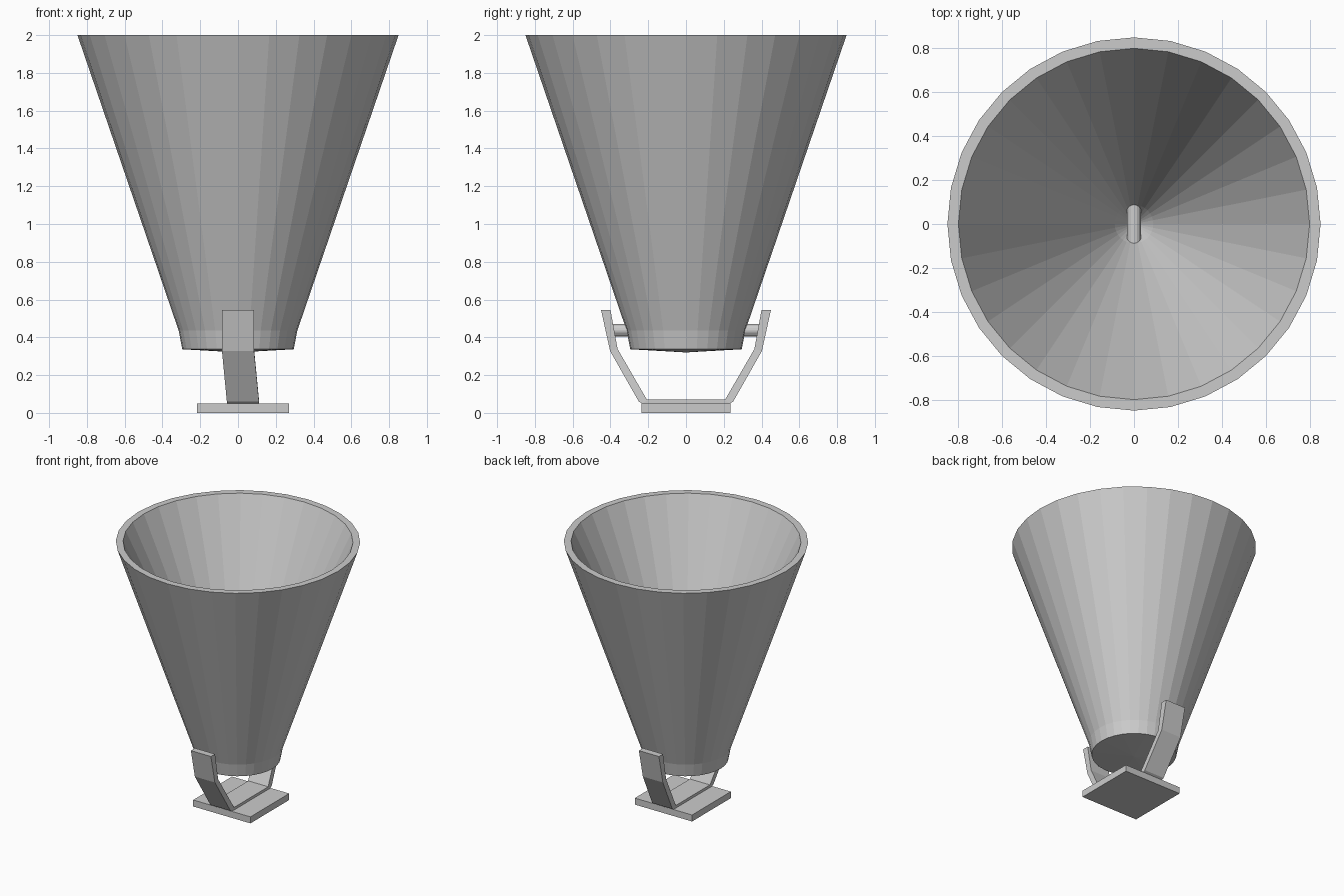
import bpy, bmesh, math
from mathutils import Matrix

if "Cube" in bpy.data.objects:
    bpy.data.objects.remove(bpy.data.objects["Cube"])


def finish(bm, name):
    bmesh.ops.recalc_face_normals(bm, faces=bm.faces)
    mesh = bpy.data.meshes.new(name)
    bm.to_mesh(mesh)
    bm.free()
    obj = bpy.data.objects.new(name, mesh)
    bpy.context.collection.objects.link(obj)
    return obj


def lathe(name, profile, sides):
    """Spin an (r, z) profile that starts and ends on the axis."""
    bm = bmesh.new()
    verts = [bm.verts.new((r, 0, z)) for r, z in profile]
    edges = [bm.edges.new(pair) for pair in zip(verts, verts[1:])]
    bmesh.ops.spin(bm, geom=verts + edges, cent=(0, 0, 0), axis=(0, 0, 1),
                   angle=math.tau, steps=sides, use_duplicate=False)
    bmesh.ops.remove_doubles(bm, verts=bm.verts, dist=1e-4)
    return finish(bm, name)


def strip(name, sections, width):
    """Closed strip along y; each section is outer (y, z), inner (y, z), x centre."""
    bm = bmesh.new()
    h = width / 2
    rings = [[bm.verts.new(p) for p in ((x - h, *o), (x + h, *o), (x + h, *i), (x - h, *i))]
             for o, i, x in sections]
    for a, b in zip(rings, rings[1:]):
        for k in range(4):
            n = (k + 1) % 4
            bm.faces.new((a[k], a[n], b[n], b[k]))
    bm.faces.new(rings[0])
    bm.faces.new(rings[-1])
    return finish(bm, name)


# Tapered bucket with a deep conical hollow
lathe("cone_bucket", [(0, 0.32), (0.295, 0.337), (0.314, 0.435), (0.85, 2.0),
                      (0.80, 2.0), (0.088, 0.47), (0, 0.325)], 32)

# Bent bracket: one half described, the other mirrored in y
half = [((-0.45, 0.546), (-0.40, 0.546), 0.0),
        ((-0.402, 0.328), (-0.362, 0.338), 0.0),
        ((-0.25, 0.06), (-0.207, 0.07), 0.026),
        ((-0.233, 0.05), (-0.20, 0.07), 0.027)]
other = [((-o[0], o[1]), (-i[0], i[1]), x) for o, i, x in reversed(half)]
strip("bracket", half + other, 0.17)

# Pivot rod through the bucket
bm = bmesh.new()
bmesh.ops.create_cone(bm, cap_ends=True, segments=16, radius1=0.033, radius2=0.033, depth=0.80,
                      matrix=Matrix.Translation((0, 0, 0.437)) @ Matrix.Rotation(math.pi / 2, 4, 'X'))
finish(bm, "pivot_rod")

# Base plate, slightly off centre in x
bm = bmesh.new()
bmesh.ops.create_cube(bm, size=1, matrix=Matrix.Translation((0.027, 0, 0.025))
                      @ Matrix.Diagonal((0.486, 0.47, 0.05, 1)))
finish(bm, "base_plate")
